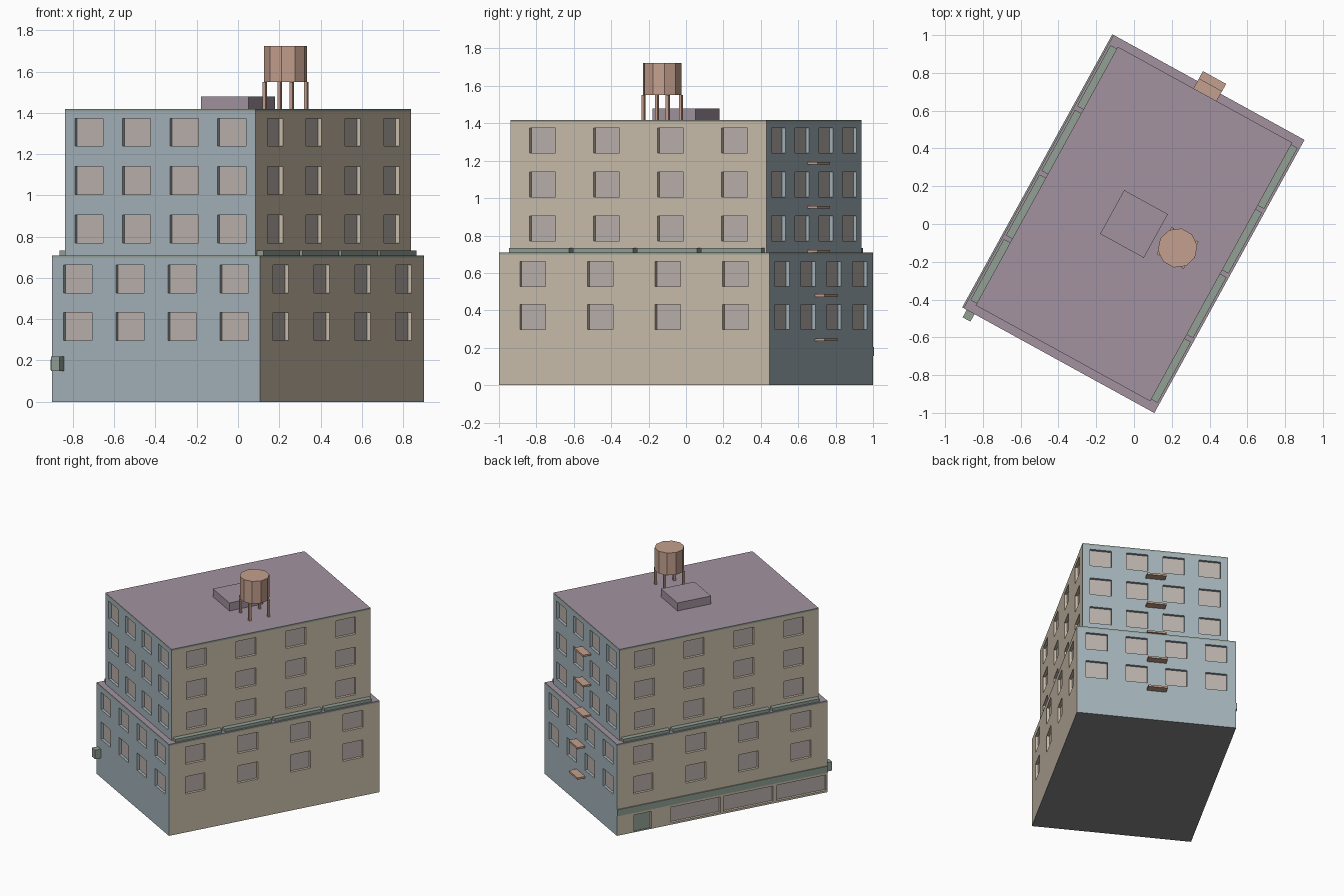
import bpy, bmesh, math
from mathutils import Vector

if "Cube" in bpy.data.objects:
    bpy.data.objects.remove(bpy.data.objects["Cube"])

ANGLE = math.radians(-28.8)          # the whole block is turned on its site
U, V, Z = Vector((1, 0, 0)), Vector((0, 1, 0)), Vector((0, 0, 1))


def material(name, rgb):
    m = bpy.data.materials.new(name)
    m.diffuse_color = (*rgb, 1)
    m.use_nodes = True
    m.node_tree.nodes["Principled BSDF"].inputs["Base Color"].default_value = m.diffuse_color
    return m


BLUE = material("blue_wall", (0.37, 0.45, 0.49))
BEIGE = material("beige_wall", (0.60, 0.52, 0.41))
GREEN = material("green_trim", (0.29, 0.35, 0.30))
PURPLE = material("roof_purple", (0.36, 0.29, 0.35))
PANE = material("window_pane", (0.49, 0.44, 0.41))
WOOD = material("copper_wood", (0.55, 0.35, 0.27))
DARK = material("underside", (0.25, 0.25, 0.25))
PALETTE = [BLUE, BEIGE, GREEN, PURPLE, PANE, WOOD, DARK]


def finish(name, bm, mats):
    me = bpy.data.meshes.new(name)
    bm.to_mesh(me)
    bm.free()
    for m in mats:
        me.materials.append(m)
    ob = bpy.data.objects.new(name, me)
    ob.rotation_euler.z = ANGLE
    bpy.context.collection.objects.link(ob)
    return ob


def quad(bm, pts, normal, mat):
    f = bm.faces.new([bm.verts.new(p) for p in pts])
    f.normal_update()
    if f.normal.dot(normal) < 0:
        f.normal_flip()
    f.material_index = PALETTE.index(mat)


def wall(bm, d, n, half, dist, z0, z1, openings, mat, depth=0.02):
    """Flat wall with recessed openings (a0, a1, b0, b1, mat) and a green top trim."""
    def P(a, z, inset=0.0):
        return d * a + n * (dist - inset) + Z * z
    trim = z1 - 0.012
    xs = sorted({-half, half, *[v for o in openings for v in o[:2]]})
    zs = sorted({z0, trim, *[v for o in openings for v in o[2:4]]})
    for a0, a1 in zip(xs, xs[1:]):
        for b0, b1 in zip(zs, zs[1:]):
            ca, cb = (a0 + a1) / 2, (b0 + b1) / 2
            if not any(o[0] < ca < o[1] and o[2] < cb < o[3] for o in openings):
                quad(bm, [P(a0, b0), P(a1, b0), P(a1, b1), P(a0, b1)], n, mat)
    quad(bm, [P(-half, trim), P(half, trim), P(half, z1), P(-half, z1)], n, GREEN)
    for a0, a1, b0, b1, m in openings:
        c = [(a0, b0), (a1, b0), (a1, b1), (a0, b1)]
        quad(bm, [P(a, b, depth) for a, b in c], n, m)
        for i, facing in enumerate((Z, -d, -Z, d)):
            p, q = c[i], c[(i + 1) % 4]
            quad(bm, [P(*p), P(*q), P(*q, depth), P(*p, depth)], facing, mat)


def storey_block(name, w, l, z0, z1, rows, shop=()):
    bm = bmesh.new()
    for d, n, length, across, mat in ((U, V, w, l, BLUE), (U, -V, w, l, BLUE),
                                      (V, U, l, w, BEIGE), (V, -U, l, w, BEIGE)):
        holes = []
        for i in range(4):
            a = (i - 1.5) * length / 4
            holes += [(a - 0.078, a + 0.078, r - 0.067, r + 0.067, PANE) for r in rows]
        if n == -U:
            holes += shop
        wall(bm, d, n, length / 2, across / 2, z0, z1, holes, mat)
    corners = [(-w / 2, -l / 2), (w / 2, -l / 2), (w / 2, l / 2), (-w / 2, l / 2)]
    quad(bm, [(x, y, z1) for x, y in corners], Z, PURPLE)
    quad(bm, [(x, y, z0) for x, y in corners], -Z, DARK)
    return finish(name, bm, PALETTE)


def box(name, x0, x1, y0, y1, z0, z1, mat):
    bm = bmesh.new()
    bmesh.ops.create_cube(bm, size=1)
    for v in bm.verts:
        v.co = ((x0 + x1) / 2 + v.co.x * (x1 - x0),
                (y0 + y1) / 2 + v.co.y * (y1 - y0),
                (z0 + z1) / 2 + v.co.z * (z1 - z0))
    return finish(name, bm, [mat])


W1, L1, W2, L2 = 1.153, 1.65, 1.054, 1.562
H1, H2 = 0.71, 1.418

# Main volumes, with the shop front on the hidden long side
shop = [(0.555, 0.69, 0.0, 0.135, GREEN), (0.015, 0.40, 0.015, 0.135, PANE),
        (-0.40, -0.01, 0.015, 0.135, PANE), (-0.815, -0.425, 0.015, 0.135, PANE)]
storey_block("lower_block", W1, L1, 0, H1, (0.365, 0.595), shop)
storey_block("upper_block", W2, L2, H1, H2, (0.837, 1.072, 1.307))

# Shop fascia and the small hanging box at its end
box("shop_fascia", -W1 / 2 - 0.008, -W1 / 2, -L1 / 2, L1 / 2, 0.155, 0.205, GREEN)
box("hanging_box", -0.557, -0.51, -0.87, -L1 / 2, 0.15, 0.22, GREEN)

# Planters on the setback ledges, four per long side
for side, label in ((1, "right"), (-1, "left")):
    x0, x1 = sorted((side * W2 / 2, side * 0.565))
    for i in range(4):
        y = (i - 1.5) * L2 / 4
        box(f"ledge_planter_{label}_{i + 1}", x0, x1, y - 0.184, y + 0.184, H1, 0.733, GREEN)

# Fire escape platforms on the back wall
for i in range(5):
    y = (L1 if i < 2 else L2) / 2
    z = 0.243 + i * 0.236
    box(f"fire_escape_platform_{i + 1}", -0.07, 0.07, y, y + 0.06, z - 0.007, z + 0.007, WOOD)

# Roof house
box("roof_house", -0.132, 0.132, -0.132, 0.132, H2, 1.48, PURPLE)

# Ten-sided water tank on four legs
TX = W2 / 4
bm = bmesh.new()
ring = [bm.verts.new((TX + 0.105 * math.cos(k * math.tau / 10),
                      0.105 * math.sin(k * math.tau / 10), 1.55)) for k in range(10)]
base = bm.faces.new(ring)
ext = bmesh.ops.extrude_face_region(bm, geom=[base], use_keep_orig=True)
bmesh.ops.translate(bm, vec=(0, 0, 0.173),
                    verts=[g for g in ext["geom"] if isinstance(g, bmesh.types.BMVert)])
bmesh.ops.recalc_face_normals(bm, faces=bm.faces)
finish("water_tank", bm, [WOOD])
for i, (sx, sy) in enumerate(((1, 1), (1, -1), (-1, 1), (-1, -1))):
    x, y = TX + sx * 0.074, sy * 0.074
    box(f"tank_leg_{i + 1}", x - 0.008, x + 0.008, y - 0.008, y + 0.008, H2, 1.55, WOOD)
